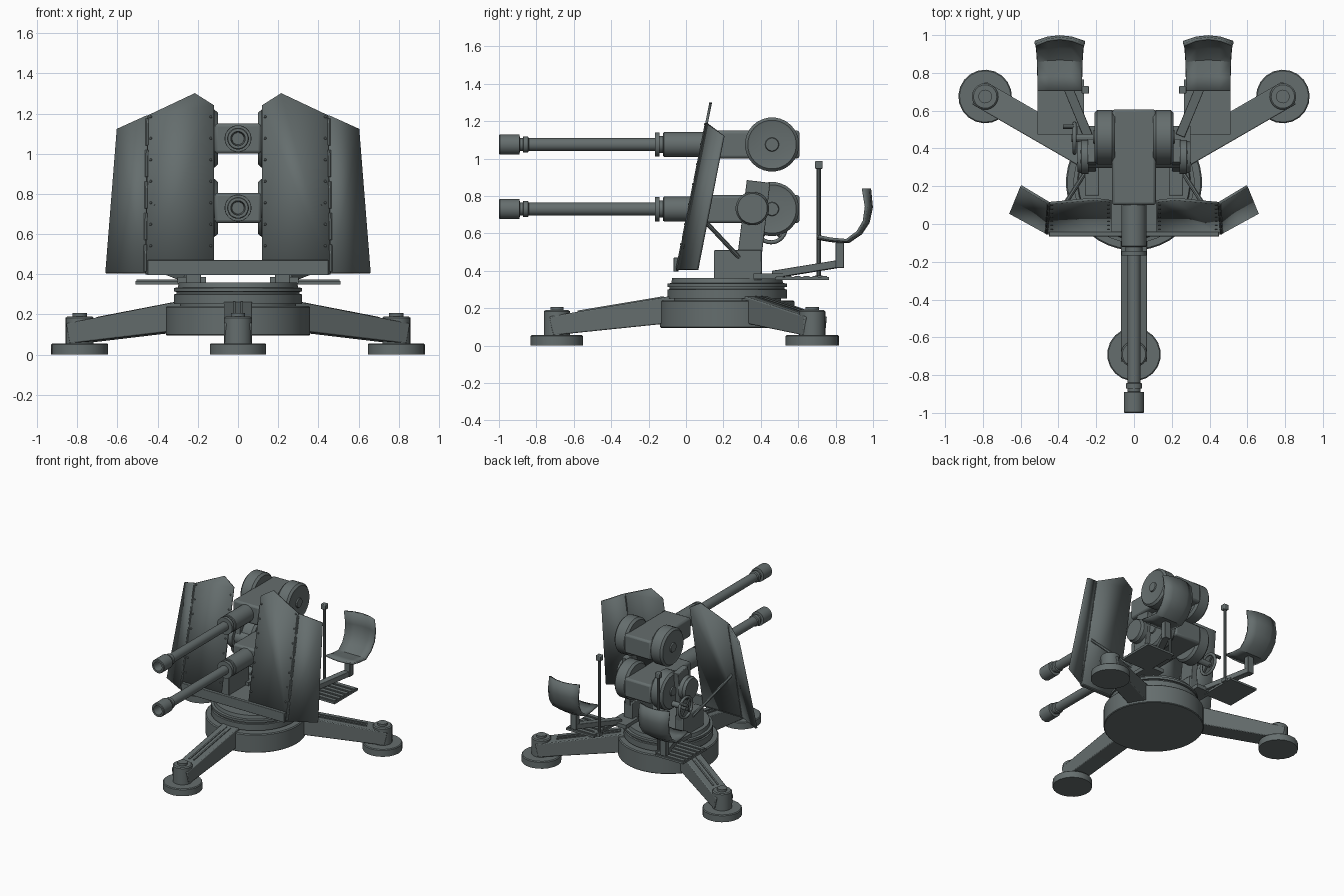
import bpy, bmesh, math
from mathutils import Vector, Matrix

if "Cube" in bpy.data.objects:
    bpy.data.objects.remove(bpy.data.objects["Cube"])

paint = bpy.data.materials.new("grey_green_paint")
paint.diffuse_color = (0.13, 0.155, 0.155, 1)
paint.use_nodes = True
paint.node_tree.nodes["Principled BSDF"].inputs["Base Color"].default_value = paint.diffuse_color
X, Y, Z = Vector((1, 0, 0)), Vector((0, 1, 0)), Vector((0, 0, 1))


def finish(name, bm, bevel=0, solid=0, mat=None):
    bmesh.ops.recalc_face_normals(bm, faces=bm.faces)
    if mat:
        bm.transform(mat)
    me = bpy.data.meshes.new(name)
    bm.to_mesh(me)
    bm.free()
    ob = bpy.data.objects.new(name, me)
    bpy.context.collection.objects.link(ob)
    me.materials.append(paint)
    bpy.ops.object.select_all(action='DESELECT')
    ob.select_set(True)
    bpy.context.view_layer.objects.active = ob
    bpy.ops.object.shade_smooth_by_angle(angle=math.radians(30))
    if solid:
        m = ob.modifiers.new("thickness", 'SOLIDIFY')
        m.thickness, m.offset = solid, 0
    if bevel:
        m = ob.modifiers.new("edge", 'BEVEL')
        m.width, m.segments = bevel, 2
    return ob


def box(name, lo, hi, bevel=0, mat=None):
    lo, hi = Vector(lo), Vector(hi)
    bm = bmesh.new()
    bmesh.ops.create_cube(bm, size=1, matrix=Matrix.Translation((lo + hi) / 2) @ Matrix.Diagonal((*(hi - lo), 1)))
    return finish(name, bm, bevel, mat=mat)


def lathe(name, profile, origin, axis=Z, segs=24, mat=None):
    # revolve (distance, radius) points around an axis, closing both ends
    q = Z.rotation_difference(Vector(axis))
    bm = bmesh.new()
    rings = []
    for t, r in profile:
        rings.append([bm.verts.new(Vector(origin) + q @ Vector((r * math.cos(a), r * math.sin(a), t)))
                      for a in (2 * math.pi * (i + 0.5) / segs for i in range(segs))])
    for a, b in zip(rings, rings[1:]):
        for i in range(segs):
            j = (i + 1) % segs
            bm.faces.new((a[i], a[j], b[j], b[i]))
    bm.faces.new(rings[0])
    bm.faces.new(rings[-1])
    return finish(name, bm, mat=mat)


def rod(name, a, b, r, segs=10):
    d = Vector(b) - Vector(a)
    return lathe(name, [(0, r), (d.length, r)], a, d.normalized(), segs)


def prism(name, pts, x0, x1, bevel=0, mat=None):
    # (y, z) outline extruded along x
    bm = bmesh.new()
    f = bm.faces.new([bm.verts.new((x0, y, z)) for y, z in pts])
    ext = bmesh.ops.extrude_face_region(bm, geom=[f])['geom']
    bmesh.ops.translate(bm, vec=(x1 - x0, 0, 0), verts=[v for v in ext if isinstance(v, bmesh.types.BMVert)])
    return finish(name, bm, bevel, mat=mat)


def sheet(name, grid, thick):
    bm = bmesh.new()
    vs = [[bm.verts.new(p) for p in row] for row in grid]
    for a, b in zip(vs, vs[1:]):
        for i in range(len(a) - 1):
            bm.faces.new((a[i], a[i + 1], b[i + 1], b[i]))
    return finish(name, bm, solid=thick)


# Base drum and turntable
CY = 0.22
lathe("base_drum", [(0.095, 0.355), (0.10, 0.36), (0.235, 0.36), (0.242, 0.353)], (0, CY, 0), segs=40)
lathe("turntable", [(0.24, 0.29), (0.252, 0.29), (0.252, 0.32), (0.30, 0.32), (0.302, 0.308), (0.312, 0.308),
                    (0.314, 0.32), (0.332, 0.32), (0.334, 0.30), (0.36, 0.295)], (0, CY, 0), segs=40)

# Three legs with feet
for name, ang in (("front_leg", 0), ("right_leg", 120), ("left_leg", -120)):
    m = Matrix.Translation((0, CY, 0)) @ Matrix.Rotation(math.radians(ang), 4, 'Z')
    prism(name, [(-0.23, 0.272), (-0.30, 0.265), (-0.95, 0.155), (-0.93, 0.055), (-0.30, 0.12), (-0.23, 0.12)],
          -0.07, 0.07, 0.006, m)
    for s in (-1, 1):
        prism(name + "_rib", [(-0.34, 0.25), (-0.34, 0.264), (-0.80, 0.187), (-0.80, 0.17)],
              s * 0.018 - 0.006, s * 0.018 + 0.006, mat=m)
    lathe(name + "_foot", [(0, 0.142), (0.05, 0.142), (0.056, 0.136)], (0, -0.91, 0), segs=20, mat=m)
    lathe(name + "_post", [(0.05, 0.07), (0.183, 0.07), (0.19, 0.062), (0.19, 0.036), (0.207, 0.036)],
          (0, -0.91, 0), segs=20, mat=m)

# Two stacked guns
for name, z in (("lower", 0.73), ("upper", 1.075)):
    lathe(name + "_barrel",
          [(-0.90, 0.030), (-1.0, 0.036), (-1.0, 0.050), (-0.995, 0.054), (-0.89, 0.054), (-0.888, 0.035),
           (-0.872, 0.035), (-0.87, 0.043), (-0.845, 0.043), (-0.84, 0.035), (-0.167, 0.035), (-0.167, 0.066),
           (-0.142, 0.066), (-0.142, 0.045), (-0.122, 0.045), (-0.122, 0.063), (-0.117, 0.067), (0.12, 0.067)],
          (0, 0, z), Y)
    box(name + "_receiver", (-0.116, 0.10, z - 0.075), (0.116, 0.607, z + 0.075), 0.015)
    for s in (-1, 1):
        lathe(name + "_drum", [(0.10, 0.13), (0.117, 0.145), (0.195, 0.145), (0.21, 0.13), (0.207, 0.12),
                               (0.207, 0.037), (0.216, 0.034)], (0, 0.46, z), (s, 0, 0), 28)

# Lower crossbar of the shield
box("shield_crossbar", (-0.45, -0.066, 0.395), (0.45, -0.04, 0.47), 0.003)


def shield_y(z):
    return -0.048 + 0.2 * (z - 0.40)


for s in (-1, 1):
    def P(x, y, z):
        return Vector((s * x, y, z))

    def mbox(name, lo, hi, bevel=0):
        a, b = sorted((s * lo[0], s * hi[0]))
        return box(name, (a, *lo[1:]), (b, *hi[1:]), bevel)

    # Angled shield: inner plate, folded wing, hinge, rivets, strut
    bm = bmesh.new()
    bm.faces.new([bm.verts.new(P(x, shield_y(z), z)) for x, z in
                  ((0.12, 0.40), (0.46, 0.40), (0.448, 1.19), (0.215, 1.30), (0.12, 1.24))])
    finish("shield_plate", bm, solid=0.014)
    top, bot = P(0.45, shield_y(1.19), 1.19), P(0.462, shield_y(0.405), 0.405)
    sheet("shield_wing", [[bot, P(0.657, 0.06, 0.405)], [top, P(0.60, 0.20, 1.122)]], 0.014)
    for i in range(5):
        rod("shield_hinge", bot.lerp(top, i * 0.2 + 0.01), bot.lerp(top, i * 0.2 + 0.18), 0.01, 8)
    for i in range(7):
        z = 0.54 + i * 0.107
        for x in (0.135, 0.435):
            lathe("shield_rivet", [(0, 0.007), (0.008, 0.007), (0.012, 0.004)], P(x, shield_y(z), z),
                  Vector((0, -1, 0.2)).normalized(), 8)
    rod("shield_strut", P(0.42, shield_y(0.75), 0.75), P(0.25, 0.285, 0.47), 0.012, 8)

    # Gun carriage cheek and trunnion
    mbox("carriage_block", (0.185, 0.15, 0.35), (0.26, 0.405, 0.51), 0.005)
    prism("carriage_arm", [(0.275, 0.48), (0.405, 0.48), (0.45, 0.87), (0.325, 0.885)], s * 0.20, s * 0.247, 0.004)
    lathe("trunnion", [(0.10, 0.06), (0.24, 0.06), (0.24, 0.09), (0.278, 0.09), (0.282, 0.086), (0.282, 0.086),
                       (0.30, 0.08)], (0, 0.355, 0.733), (s, 0, 0))

    # Footplate with treads and the support bracket
    mbox("footplate", (0.265, 0.475, 0.35), (0.51, 0.765, 0.366))
    for i in range(6):
        y = 0.485 + i * 0.048
        mbox("footplate_tread", (0.27, y, 0.36), (0.505, y + 0.03, 0.373))
    mbox("footplate_bracket", (0.16, 0.36, 0.355), (0.30, 0.52, 0.385))
    a, b = P(0.245, 0.47, 0.38), P(0.39, 0.82, 0.437)
    d = b - a
    box("seat_arm", (-0.025, -0.02, 0), (0.025, 0.02, d.length), 0.003,
        Matrix.Translation(a) @ d.to_track_quat('Z', 'X').to_matrix().to_4x4()
        @ Matrix.Rotation(math.radians(90), 4, 'Z'))
    mbox("seat_post", (0.365, 0.80, 0.415), (0.415, 0.845, 0.55), 0.003)

    # Curved bucket seat
    prof = [(0.705, 0.572, 0.118), (0.78, 0.56, 0.118), (0.87, 0.555, 0.12), (0.935, 0.60, 0.124),
            (0.975, 0.66, 0.128), (0.992, 0.74, 0.13), (0.982, 0.84, 0.13)]
    grid = []
    for i, (y, z, w) in enumerate(prof):
        k = i / 6
        grid.append([P(0.393 + u * w, y - 0.035 * k * u * u, z + 0.012 * (1 - k) * u * u)
                     for u in (-1, -0.5, 0, 0.5, 1)])
    sheet("seat", grid, 0.015)

    # Control lever beside the seat
    rod("lever", P(0.257, 0.71, 0.36), P(0.257, 0.71, 0.95), 0.011)
    mbox("lever_bracket", (0.245, 0.69, 0.35), (0.30, 0.73, 0.375))
    mbox("lever_knob", (0.237, 0.69, 0.945), (0.277, 0.73, 0.987), 0.005)

# Handwheel on the left side
C = Vector((-0.315, 0.455, 0.63))
bpy.ops.mesh.primitive_torus_add(location=C, rotation=(0, math.pi / 2, 0), major_radius=0.078, minor_radius=0.011,
                                 major_segments=24, minor_segments=8)
wheel = bpy.context.object
wheel.name = "handwheel_rim"
wheel.data.materials.append(paint)
bpy.ops.object.shade_smooth_by_angle(angle=math.radians(50))
for i in range(4):
    a = math.pi / 4 + i * math.pi / 2
    rod("handwheel_spoke", C, C + Vector((0, math.cos(a), math.sin(a))) * 0.078, 0.008, 8)
rod("handwheel_shaft", C + Vector((-0.015, 0, 0)), (-0.19, 0.455, 0.63), 0.022, 12)
rod("handwheel_grip", C + Vector((0, 0.06, 0.05)), C + Vector((-0.06, 0.06, 0.05)), 0.013)
